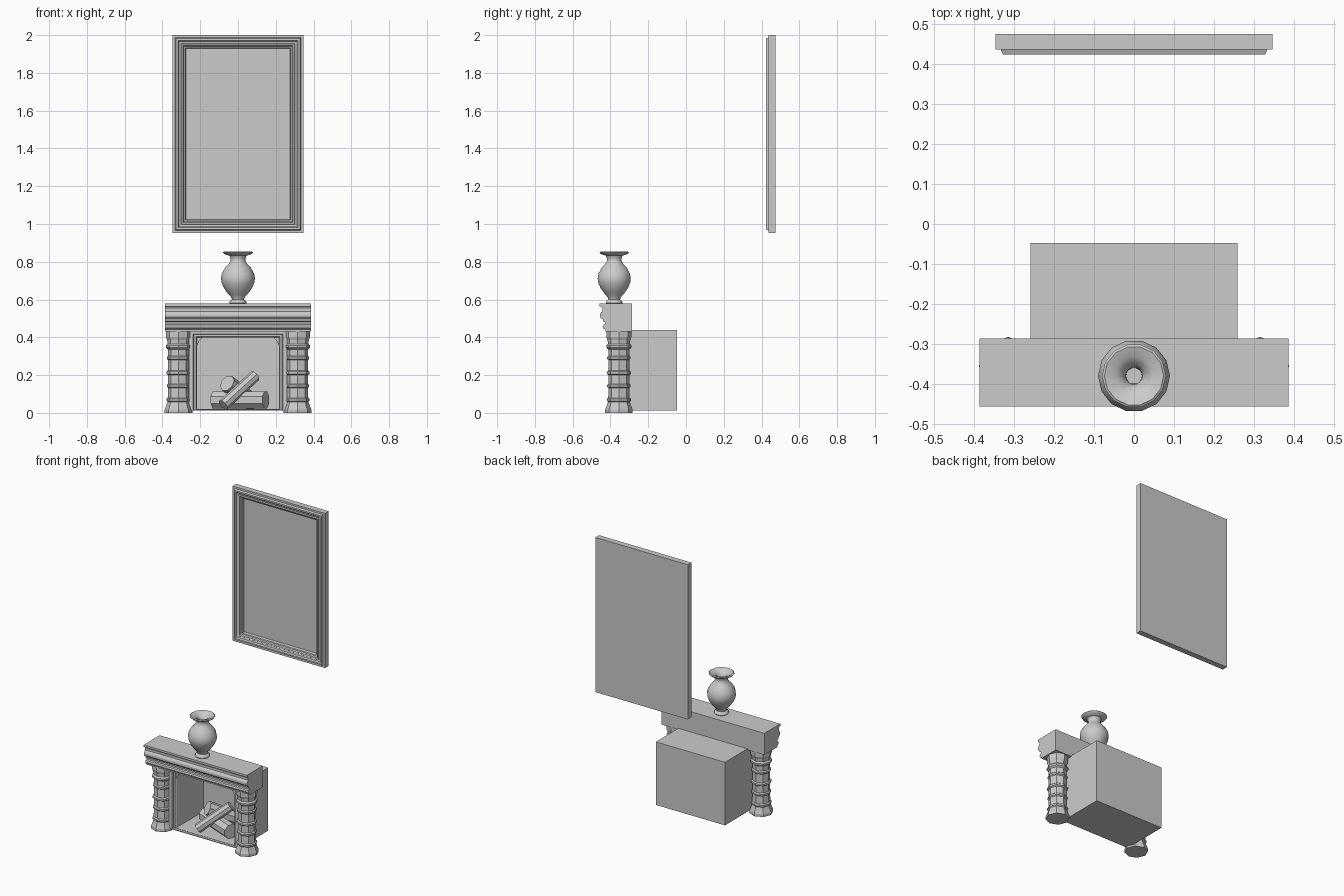
import bpy, bmesh, math
from mathutils import Vector

if "Cube" in bpy.data.objects:
    bpy.data.objects.remove(bpy.data.objects["Cube"])


def finish(bm, name, smooth=None):
    bmesh.ops.recalc_face_normals(bm, faces=bm.faces)
    me = bpy.data.meshes.new(name)
    bm.to_mesh(me)
    bm.free()
    ob = bpy.data.objects.new(name, me)
    bpy.context.collection.objects.link(ob)
    if smooth:
        me.shade_smooth()
        me.set_sharp_from_angle(angle=math.radians(smooth))
    return ob


def bridge(name, loops, smooth=None):
    """Skin a series of equal-length closed loops and cap both ends."""
    bm = bmesh.new()
    rows = [[bm.verts.new(p) for p in loop] for loop in loops]
    n = len(rows[0])
    for a, b in zip(rows, rows[1:]):
        for i in range(n):
            j = (i + 1) % n
            bm.faces.new((a[i], a[j], b[j], b[i]))
    bm.faces.new(rows[0])
    bm.faces.new(rows[-1])
    return finish(bm, name, smooth)


def rect_rings(name, half_w, z0, z1, steps, bottom=1.0):
    """Nested rectangles: steps are (inset, y)."""
    loops = []
    for d, y in steps:
        w, lo, hi = half_w - d, z0 + d * bottom, z1 - d
        loops.append([(-w, y, lo), (w, y, lo), (w, y, hi), (-w, y, hi)])
    return bridge(name, loops)


def lathe(name, profile, sides, cx, cy, smooth=None):
    """Profile is (radius, z)."""
    ang = [math.tau * i / sides for i in range(sides)]
    return bridge(name, [[(cx + r * math.cos(a), cy + r * math.sin(a), z)
                          for a in ang] for r, z in profile], smooth)


def log(name, p, q, r):
    p, q = Vector(p), Vector(q)
    rot = (q - p).to_track_quat('Z', 'Y')
    ring = [rot @ Vector((r * math.cos(a), r * math.sin(a), 0))
            for a in [math.tau * (i + .5) / 8 for i in range(8)]]
    return bridge(name, [[p + v for v in ring], [q + v for v in ring]])


# picture frame with stepped moulding and recessed panel
rect_rings("picture_frame", .346, .953, 2.0, [
    (0, .475), (0, .436), (.013, .436), (.018, .424), (.028, .424),
    (.034, .432), (.044, .434), (.048, .428), (.056, .430),
    (.060, .440), (.067, .442), (.070, .460)])

# mantel: moulded profile extruded along x
mantel = [(-.287, .432), (-.287, .578), (-.457, .578), (-.457, .564),
          (-.447, .561), (-.442, .550), (-.442, .538), (-.450, .532),
          (-.455, .522), (-.455, .508), (-.449, .500), (-.440, .496),
          (-.440, .486), (-.428, .480), (-.428, .470), (-.437, .466),
          (-.441, .456), (-.438, .446), (-.425, .441), (-.425, .432)]
bridge("mantel", [[(x, y, z) for y, z in mantel] for x in (-.386, .386)])

# firebox with trimmed opening and deep cavity
rect_rings("firebox", .259, .013, .44, [
    (0, -.047), (0, -.37), (.022, -.37), (.026, -.355), (.036, -.355),
    (.042, -.345), (.042, -.06)], bottom=.2)

# columns and small corner brackets, mirrored
column = [(.073, 0), (.073, .018), (.066, .035), (.058, .058), (.064, .064),
          (.064, .074), (.057, .080), (.055, .132), (.062, .138), (.062, .148),
          (.055, .154), (.055, .200), (.064, .206), (.064, .218), (.056, .224),
          (.055, .280), (.062, .286), (.062, .296), (.055, .302), (.056, .336),
          (.067, .345), (.067, .357), (.058, .366), (.060, .385), (.066, .400),
          (.066, .434)]
for side, s in (("left", -1), ("right", 1)):
    lathe(side + "_column", column, 8, s * .315, -.355)
    bridge(side + "_corner_bracket",
           [[(s * .218, y, .40), (s * .188, y, .40), (s * .207, y, .378),
             (s * .218, y, .355)] for y in (-.35, -.33)])

# vase with a funnel mouth
lathe("vase", [(.042, .576), (.046, .582), (.043, .592), (.032, .600),
               (.034, .610), (.052, .630), (.074, .660), (.087, .690),
               (.090, .712), (.085, .738), (.069, .767), (.050, .788),
               (.040, .803), (.039, .818), (.046, .832), (.074, .842),
               (.080, .850), (.074, .854), (.048, .846), (.030, .832),
               (.021, .810), (.020, .780)], 14, 0, -.38, 40)

# logs
log("bottom_log", (-.127, -.17, .069), (.147, -.285, .069), .049)
log("back_log", (-.058, -.245, .157), (.078, -.085, .055), .046)
log("leaning_log", (-.078, -.318, .042), (.090, -.205, .196), .031)
